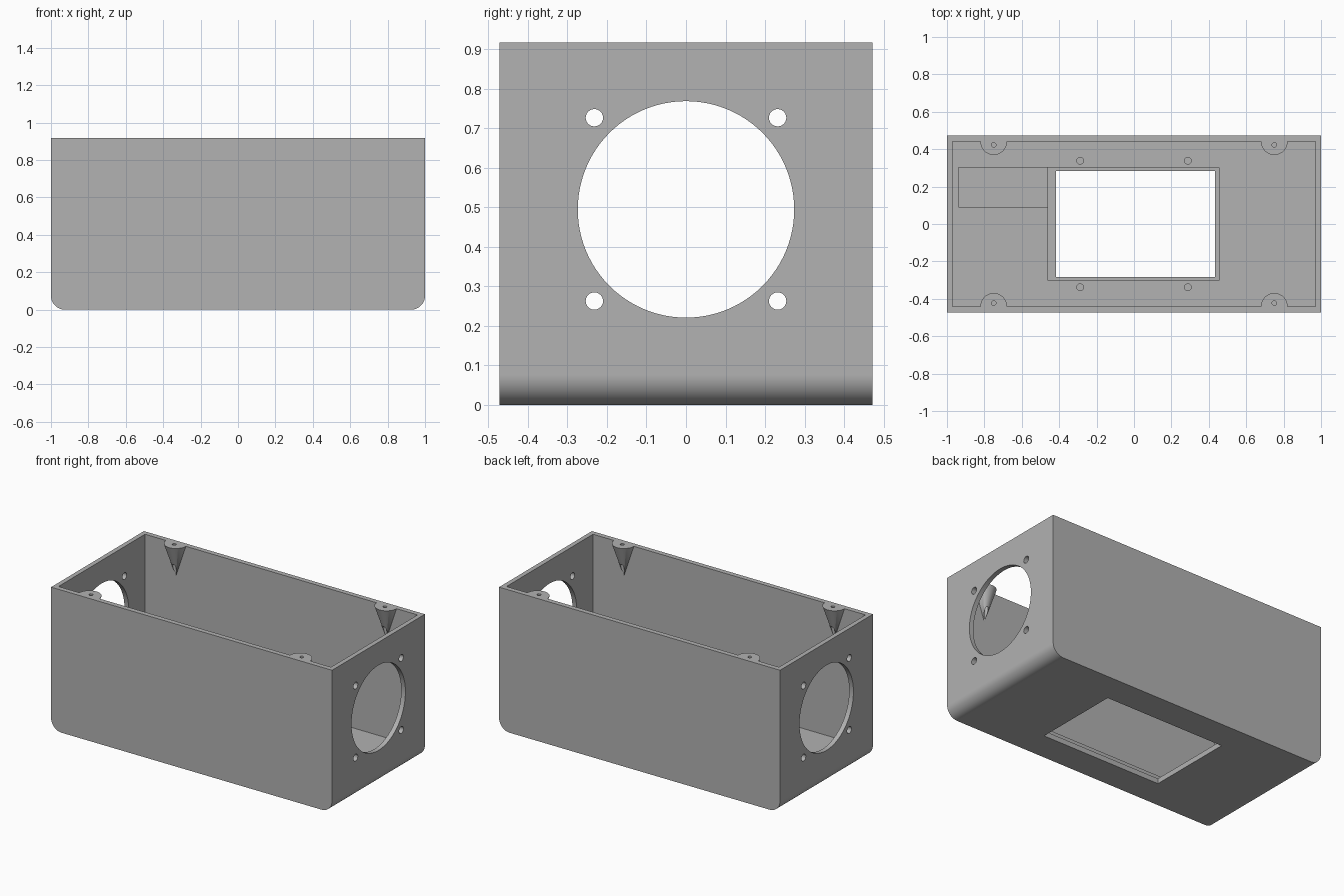
import bpy
import math
from mathutils import Matrix

if "Cube" in bpy.data.objects:
    bpy.data.objects.remove(bpy.data.objects["Cube"], do_unlink=True)

import bmesh

# Main dimensions
HALF_X, HALF_Y, HEIGHT = 1.0, 0.472, 0.917
IN_X, IN_Y, FLOOR = 0.97, 0.44, 0.067
LIP = 0.033
ABOVE = HEIGHT + 0.03

gray = bpy.data.materials.new("plain gray")
gray.use_nodes = True
gray.diffuse_color = (0.445, 0.445, 0.445, 1)
gray.node_tree.nodes["Principled BSDF"].inputs["Base Color"].default_value = gray.diffuse_color


def add_mesh(name, bm):
    mesh = bpy.data.meshes.new(name)
    bm.to_mesh(mesh)
    bm.free()
    mesh.materials.append(gray)
    obj = bpy.data.objects.new(name, mesh)
    bpy.context.collection.objects.link(obj)
    return obj


def box(name, low, high):
    bm = bmesh.new()
    bmesh.ops.create_cube(bm, size=1)
    for v in bm.verts:
        v.co = [a + (b - a) * (c + 0.5) for a, b, c in zip(low, high, v.co)]
    return add_mesh(name, bm)


def cone(name, center, r_low, r_high, depth, sides=32, along_x=False):
    bm = bmesh.new()
    bmesh.ops.create_cone(bm, cap_ends=True, segments=sides, radius1=r_low,
                          radius2=r_high, depth=depth)
    turn = Matrix.Rotation(math.pi / 2, 4, "Y") if along_x else Matrix()
    bm.transform(Matrix.Translation(center) @ turn)
    return add_mesh(name, bm)


def cut(target, cutter):
    cutter.hide_render = True
    mod = target.modifiers.new("cut", "BOOLEAN")
    mod.operation = "DIFFERENCE"
    mod.solver = "EXACT"
    mod.object = cutter
    bpy.context.view_layer.objects.active = target
    bpy.ops.object.modifier_apply(modifier=mod.name)
    bpy.data.objects.remove(cutter, do_unlink=True)


# Outer shell with rounded lower end edges
shell = box("enclosure_box", (-HALF_X, -HALF_Y, 0), (HALF_X, HALF_Y, HEIGHT))
bm = bmesh.new()
bm.from_mesh(shell.data)
ends = [e for e in bm.edges if all(v.co.z < 0.01 for v in e.verts)
        and abs(e.verts[0].co.x - e.verts[1].co.x) < 0.01]
bmesh.ops.bevel(bm, geom=ends, offset=0.075, segments=14, profile=0.5, affect="EDGES")
bm.to_mesh(shell.data)
bm.free()

# Cavity, leaving tapered screw bosses against the long walls
cavity = box("cavity", (-IN_X, -IN_Y, FLOOR), (IN_X, IN_Y, ABOVE))
corners = [(sx, sy) for sx in (-1, 1) for sy in (-1, 1)]
TAPER, TALL = 0.21, 0.27
for sx, sy in corners:
    boss = cone("boss", (0.75 * sx, IN_Y * sy, HEIGHT - TAPER + TALL / 2),
                0, 0.071 * TALL / TAPER, TALL)
    cut(cavity, boss)
cut(shell, cavity)

# Pilot holes in the bosses and blind holes in the floor
for sx, sy in corners:
    cut(shell, cone("pilot", (0.75 * sx, 0.423 * sy, HEIGHT - 0.08), 0.012, 0.012, 0.24, 16))
    cut(shell, cone("floor_hole", (0.288 * sx, 0.338 * sy, LIP + 0.05), 0.018, 0.018, 0.1, 20))

# Floor window with a stepped recess and a side channel
cut(shell, box("channel", (-0.937, 0.09, 0.05), (-0.45, 0.302, 0.2)))
cut(shell, box("recess", (-0.461, -0.302, LIP), (0.455, 0.302, 0.21)))
cut(shell, box("window", (-0.416, -0.283, -0.1), (0.434, 0.283, 0.22)))

# Round end openings with four screw holes each
for side in (-1, 1):
    cut(shell, cone("fan_opening", (side, 0, 0.495), 0.274, 0.274, 0.2, 96, True))
    for sy, sz in corners:
        cut(shell, cone("fan_screw", (side, 0.232 * sy, 0.495 + 0.232 * sz),
                        0.022, 0.022, 0.2, 24, True))

# Smooth the curved faces and keep the flat ones flat
bpy.ops.object.select_all(action="DESELECT")
shell.select_set(True)
bpy.context.view_layer.objects.active = shell
bpy.ops.object.shade_smooth_by_angle(angle=math.radians(30))
weighted = shell.modifiers.new("flat_normals", "WEIGHTED_NORMAL")
weighted.keep_sharp = True
